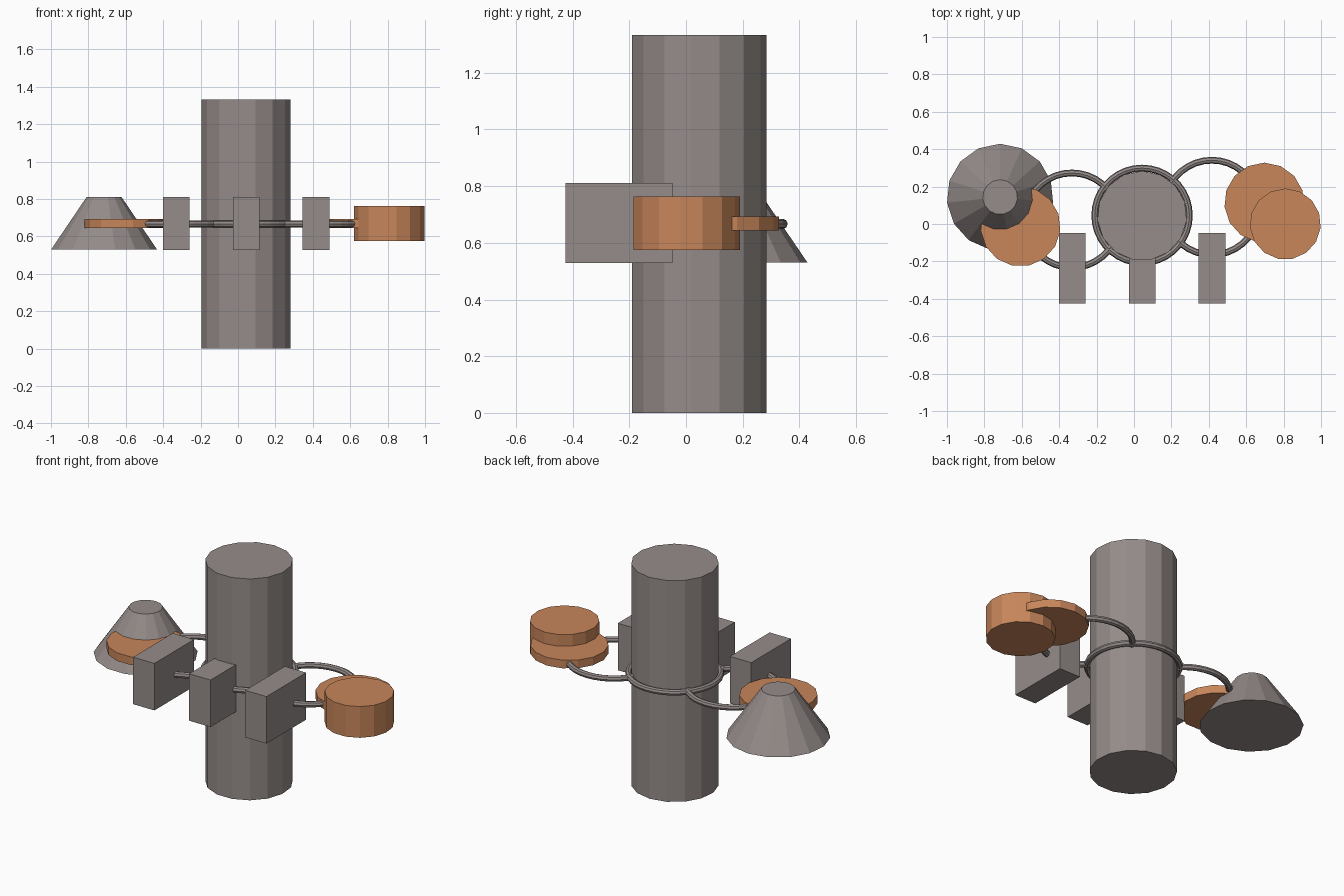
import bpy

cube = bpy.data.objects.get("Cube")
if cube:
    bpy.data.objects.remove(cube, do_unlink=True)


def make_material(name, colour):
    mat = bpy.data.materials.new(name)
    mat.use_nodes = True
    mat.diffuse_color = colour
    bsdf = next(n for n in mat.node_tree.nodes if n.type == "BSDF_PRINCIPLED")
    bsdf.inputs["Base Color"].default_value = colour
    return mat


grey = make_material("warm_grey", (0.30, 0.262, 0.252, 1))
copper = make_material("copper_orange", (0.58, 0.24, 0.105, 1))
SIDES = 15
RING_Z = 0.667


def finish(name, mat):
    obj = bpy.context.object
    obj.name = name
    obj.data.materials.append(mat)
    return obj


def drum(name, x, y, bottom, top, radius, mat, top_radius=None):
    """Faceted cylinder or truncated cone standing between two heights."""
    bpy.ops.mesh.primitive_cone_add(
        vertices=SIDES, radius1=radius,
        radius2=radius if top_radius is None else top_radius,
        depth=top - bottom, location=(x, y, (bottom + top) / 2))
    return finish(name, mat)


def ring(name, x, y):
    bpy.ops.mesh.primitive_torus_add(
        major_segments=36, minor_segments=8, major_radius=0.253,
        minor_radius=0.018, location=(x, y, RING_Z))
    return finish(name, grey)


def block(name, x):
    bpy.ops.mesh.primitive_cube_add(size=1, location=(x, -0.237, 0.67))
    obj = finish(name, grey)
    obj.scale = (0.142, 0.378, 0.283)
    return obj


# Central column
drum("central_column", 0.043, 0.044, 0, 1.333, 0.24, grey)

# Three linked rings
ring("right_ring", -0.332, 0.02)
ring("middle_ring", 0.043, 0.046)
ring("left_ring", 0.416, 0.088)

# Row of front blocks
for side, x in (("right", -0.33), ("middle", 0.044), ("left", 0.417)):
    block(side + "_front_block", x)

# Cone and disc on the right end
drum("cone_shade", -0.716, 0.144, 0.53, 0.812, 0.285, grey, 0.093)
drum("right_thin_disc", -0.607, -0.013, 0.644, 0.693, 0.214, copper)

# Disc and thick drum on the left end
drum("left_thin_disc", 0.697, 0.114, 0.644, 0.693, 0.214, copper)
drum("left_thick_drum", 0.809, 0.0, 0.575, 0.763, 0.19, copper)
